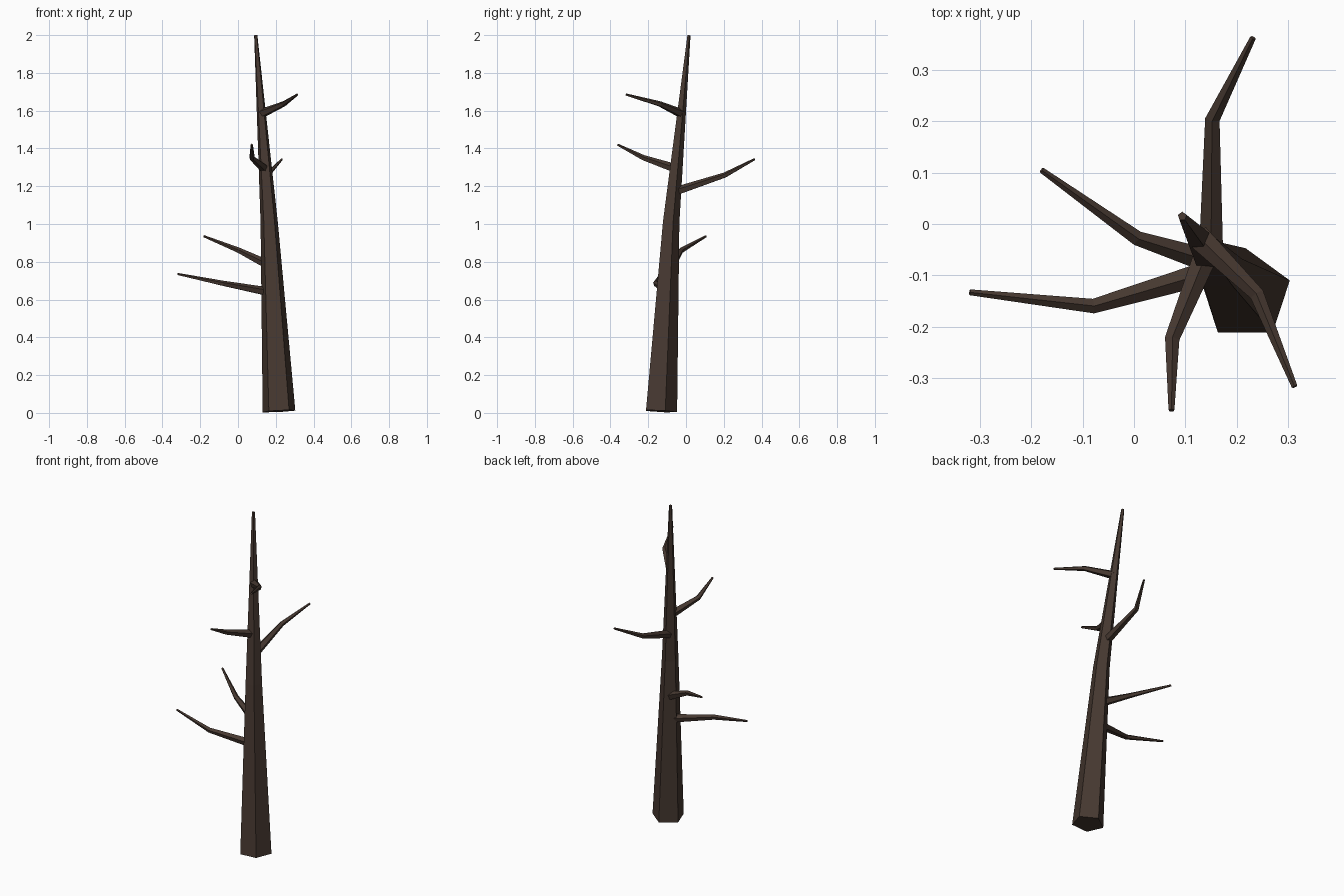
import bpy, bmesh, math
from mathutils import Vector

if "Cube" in bpy.data.objects:
    bpy.data.objects.remove(bpy.data.objects["Cube"])

bark = bpy.data.materials.new("dark_bark")
bark.diffuse_color = (0.062, 0.040, 0.030, 1)
bark.use_nodes = True
bark.node_tree.nodes["Principled BSDF"].inputs["Base Color"].default_value = bark.diffuse_color
SIDES = 5


def limb(name, points, radii):
    """Flat-shaded tapering five-sided tube through the points."""
    pts = [Vector(p) for p in points]
    bm = bmesh.new()
    rings = []
    for i, (p, r) in enumerate(zip(pts, radii)):
        axis = (pts[min(i + 1, len(pts) - 1)] - pts[max(i - 1, 0)]).normalized()
        # steep limbs point one corner to the back, flat limbs point it up
        ref = Vector((0, 1, 0)) if abs(axis.z) > 0.9 else Vector((0, 0, 1))
        up = (ref - axis * ref.dot(axis)).normalized()
        side = up.cross(axis)
        ring = []
        for k in range(SIDES):
            a = 2 * math.pi * k / SIDES
            ring.append(bm.verts.new(p + (up * math.cos(a) + side * math.sin(a)) * r))
        rings.append(ring)
    for a, b in zip(rings, rings[1:]):
        for k in range(SIDES):
            n = (k + 1) % SIDES
            bm.faces.new((a[k], a[n], b[n], b[k]))
    bm.faces.new(rings[0])
    bm.faces.new(rings[-1])
    bmesh.ops.recalc_face_normals(bm, faces=bm.faces)
    mesh = bpy.data.meshes.new(name)
    bm.to_mesh(mesh)
    bm.free()
    mesh.materials.append(bark)
    obj = bpy.data.objects.new(name, mesh)
    bpy.context.collection.objects.link(obj)


# leaning trunk
limb("trunk",
     [(0.217, -0.138, 0.009), (0.165, -0.083, 1.01), (0.094, 0.015, 1.999)],
     [0.091, 0.048, 0.009])

# bare branches: root, bend, tip
branches = {
    "back_branch": [(0.150, -0.06, 1.17), (0.153, 0.205, 1.258), (0.232, 0.363, 1.343)],
    "left_back_branch": [(0.155, -0.075, 0.785), (0.005, -0.027, 0.86), (-0.18, 0.105, 0.935)],
    "left_branch": [(0.16, -0.09, 0.64), (-0.08, -0.160, 0.685), (-0.32, -0.133, 0.735)],
    "front_branch": [(0.142, -0.055, 1.293), (0.074, -0.225, 1.35), (0.073, -0.363, 1.42)],
    "right_front_branch": [(0.125, -0.025, 1.585), (0.24, -0.138, 1.635), (0.313, -0.317, 1.685)],
}
for name, path in branches.items():
    limb(name, path, [0.025, 0.015, 0.006])
